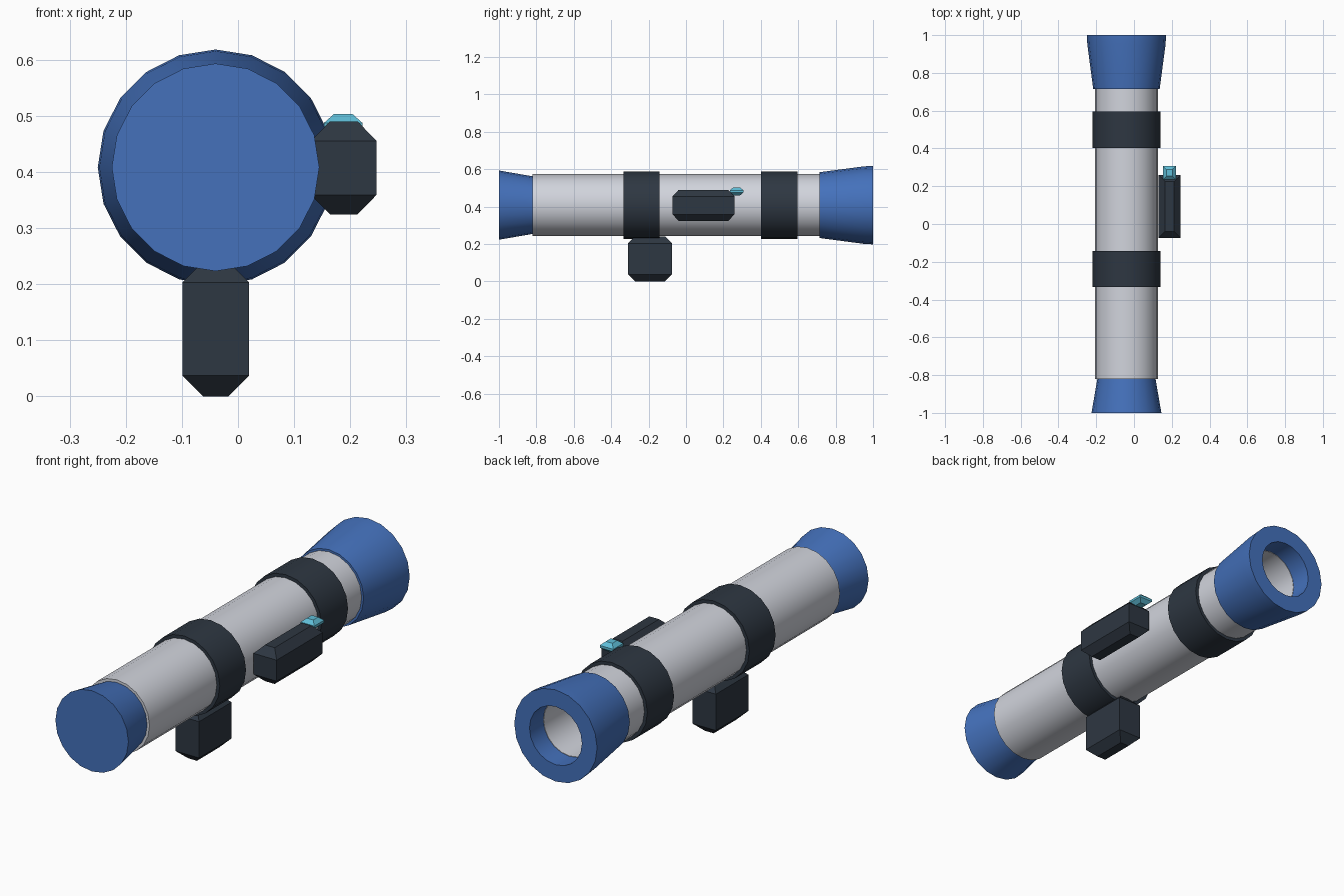
import bpy
import bmesh
import math

cube = bpy.data.objects.get("Cube")
if cube:
    bpy.data.objects.remove(cube)

AXIS_X, AXIS_Z = -0.04, 0.408
SIDES = 20


def material(name, rgb):
    m = bpy.data.materials.new(name)
    m.use_nodes = True
    m.diffuse_color = (*rgb, 1)
    m.node_tree.nodes["Principled BSDF"].inputs["Base Color"].default_value = (*rgb, 1)
    return m


blue = material("blue", (0.058, 0.165, 0.5))
dark = material("dark slate", (0.027, 0.038, 0.054))
pale = material("pale grey", (0.64, 0.66, 0.72))
cyan = material("cyan", (0.115, 0.51, 0.68))


def finish(name, bm, mat, smooth):
    bmesh.ops.recalc_face_normals(bm, faces=bm.faces)
    mesh = bpy.data.meshes.new(name)
    bm.to_mesh(mesh)
    bm.free()
    mesh.materials.append(mat)
    ob = bpy.data.objects.new(name, mesh)
    bpy.context.collection.objects.link(ob)
    if smooth:
        bpy.ops.object.select_all(action='DESELECT')
        ob.select_set(True)
        bpy.context.view_layer.objects.active = ob
        bpy.ops.object.shade_smooth_by_angle(angle=math.radians(30))
    return ob


def lathe(name, profile, mat, closed=False):
    """Turn (y, radius) points about the tube axis; open profiles get end caps."""
    bm = bmesh.new()
    rings = []
    for y, r in profile:
        angles = [math.tau * i / SIDES for i in range(SIDES)]
        rings.append([bm.verts.new((AXIS_X + r * math.sin(a), y, AXIS_Z + r * math.cos(a)))
                      for a in angles])
    pairs = list(zip(rings, rings[1:]))
    if closed:
        pairs.append((rings[-1], rings[0]))
    else:
        bm.faces.new(rings[0])
        bm.faces.new(rings[-1])
    for a, b in pairs:
        for i in range(SIDES):
            j = (i + 1) % SIDES
            bm.faces.new((a[i], a[j], b[j], b[i]))
    return finish(name, bm, mat, True)


def tapered_block(name, low, high, inset, rise, mat):
    """Box whose top and bottom shrink inwards by inset over a height of rise."""
    bm = bmesh.new()
    (x0, y0, z0), (x1, y1, z1) = low, high
    rings = []
    for z, d in ((z0, inset), (z0 + rise, 0), (z1 - rise, 0), (z1, inset)):
        rings.append([bm.verts.new(p) for p in (
            (x0 + d, y0 + d, z), (x1 - d, y0 + d, z),
            (x1 - d, y1 - d, z), (x0 + d, y1 - d, z))])
    bm.faces.new(rings[0])
    bm.faces.new(rings[-1])
    for a, b in zip(rings, rings[1:]):
        for i in range(4):
            j = (i + 1) % 4
            bm.faces.new((a[i], a[j], b[j], b[i]))
    return finish(name, bm, mat, False)


# Main tube, hollow at the rear and plugged at the front
lathe("tube", [(-0.82, 0.166), (0.9, 0.166), (0.9, 0.131), (-0.75, 0.131)], pale)

# Solid front cap and hollow rear flare
lathe("front_cap", [(-1, 0.185), (-0.82, 0.154)], blue)
lathe("rear_flare", [(0.715, 0.176), (0.95, 0.207), (1, 0.21), (1, 0.133), (0.715, 0.133)],
      blue, closed=True)

# Clamping bands
for name, y0, y1 in (("front_band", -0.333, -0.143), ("rear_band", 0.402, 0.595)):
    lathe(name, [(y0, 0.181), (y1, 0.181)], dark)

# Grip, side sight and its lens
tapered_block("grip", (-0.099, -0.31, 0), (0.02, -0.075, 0.24), 0.037, 0.037, dark)
tapered_block("sight_body", (0.13, -0.073, 0.324), (0.247, 0.26, 0.49), 0.034, 0.035, dark)
tapered_block("sight_lens", (0.153, 0.235, 0.46), (0.222, 0.307, 0.503), 0.018, 0.016, cyan)
